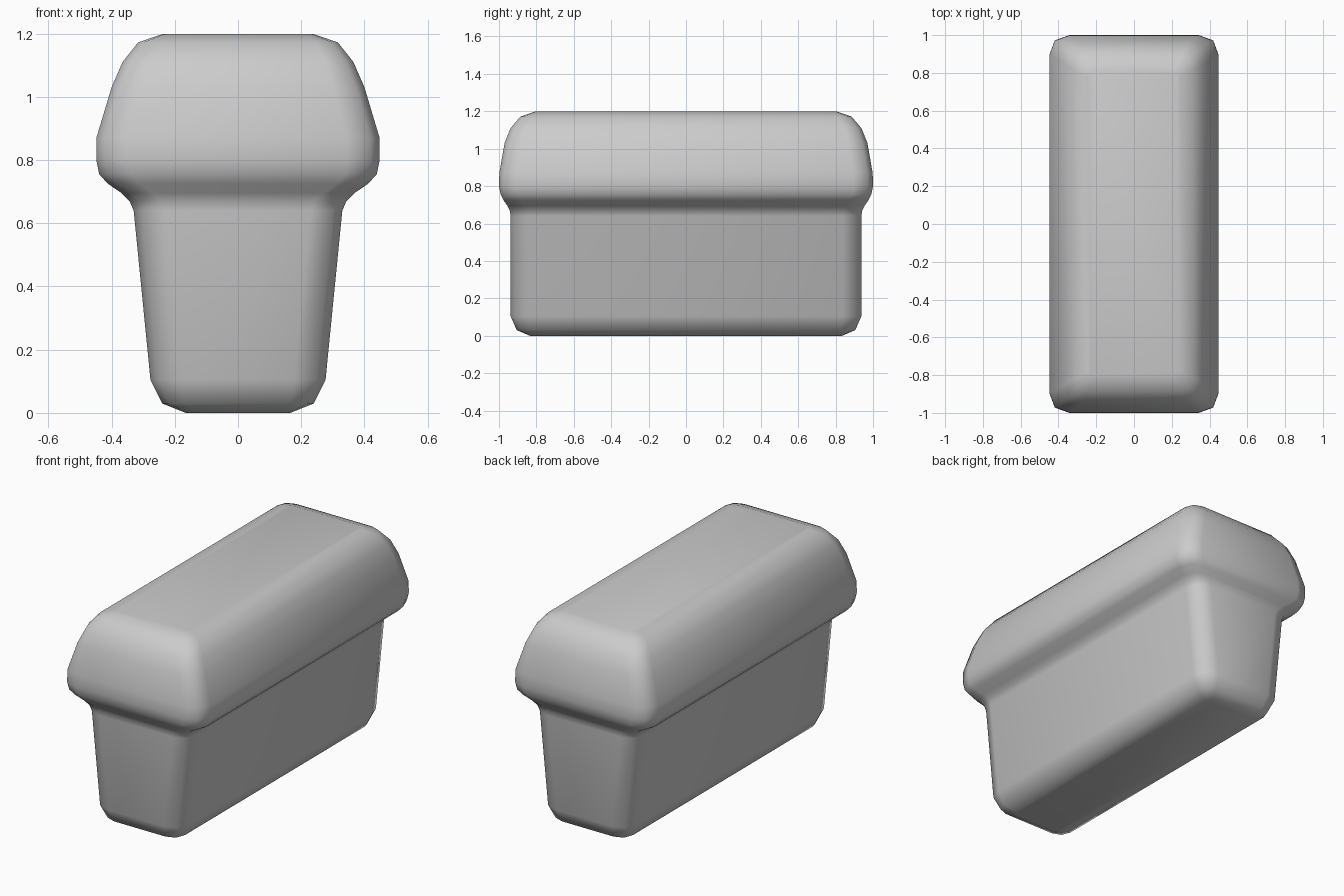
import bpy, bmesh

if "Cube" in bpy.data.objects:
    bpy.data.objects.remove(bpy.data.objects["Cube"])

# Loaf profile, bottom to top: height, half width, half length, corner rounding
PROFILE = [
    (0.00, 0.165, 0.835, 0.03),
    (0.03, 0.24, 0.905, 0.075),
    (0.105, 0.277, 0.938, 0.10),
    (0.64, 0.330, 0.938, 0.10),
    (0.67, 0.343, 0.942, 0.10),
    (0.695, 0.368, 0.955, 0.10),
    (0.725, 0.412, 0.976, 0.10),
    (0.755, 0.439, 0.991, 0.10),
    (0.80, 0.448, 1.00, 0.105),
    (0.87, 0.448, 0.998, 0.105),
    (1.03, 0.400, 0.970, 0.10),
    (1.11, 0.365, 0.938, 0.09),
    (1.172, 0.316, 0.885, 0.07),
    (1.198, 0.240, 0.810, 0.03),
]


def ring(bm, z, hx, hy, c):
    """Rounded rectangle with three points per corner, counter-clockwise."""
    corner = [(hx, hy - c), (hx - 0.27 * c, hy - 0.27 * c), (hx - c, hy)]
    pts = []
    for sx, sy in ((1, 1), (-1, 1), (-1, -1), (1, -1)):
        order = corner if sx * sy > 0 else corner[::-1]
        pts += [(sx * x, sy * y, z) for x, y in order]
    return [bm.verts.new(p) for p in pts]


# Bread loaf: stacked rings joined into one smooth shell
bm = bmesh.new()
rings = [ring(bm, *row) for row in PROFILE]
for a, b in zip(rings, rings[1:]):
    n = len(a)
    for i in range(n):
        j = (i + 1) % n
        bm.faces.new((a[i], a[j], b[j], b[i]))
bm.faces.new(rings[0][::-1])
bm.faces.new(rings[-1])
for f in bm.faces:
    f.smooth = True
mesh = bpy.data.meshes.new("bread_loaf")
bm.to_mesh(mesh)
bm.free()
bpy.context.collection.objects.link(bpy.data.objects.new("bread_loaf", mesh))
